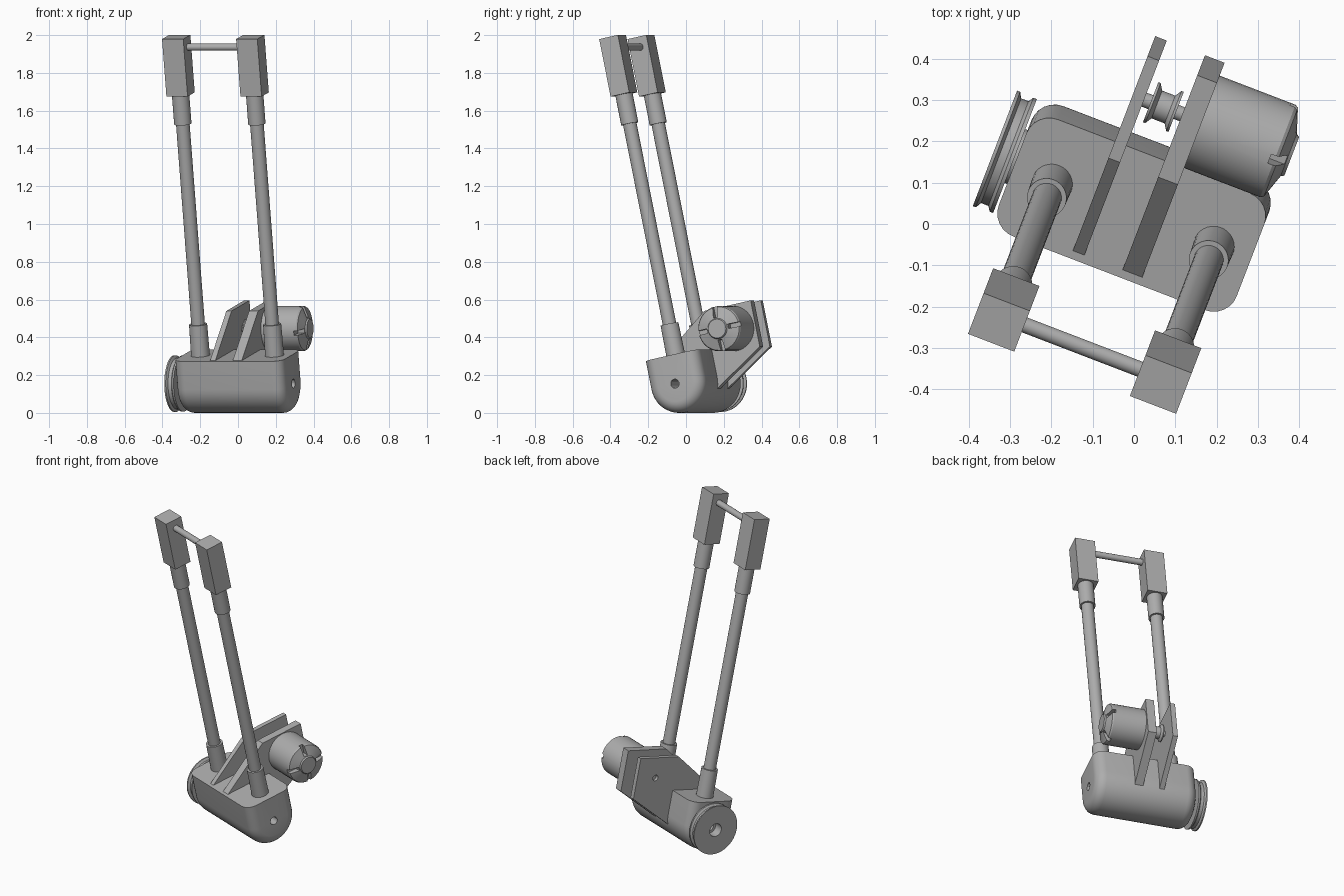
import bpy, bmesh, math
from math import cos, sin, pi, radians
from mathutils import Matrix, Vector

if "Cube" in bpy.data.objects:
    bpy.data.objects.remove(bpy.data.objects["Cube"], do_unlink=True)

grey = bpy.data.materials.new("plain_grey")
grey.use_nodes = True
colour = (0.42, 0.42, 0.42, 1)
grey.diffuse_color = colour
grey.node_tree.nodes["Principled BSDF"].inputs["Base Color"].default_value = colour

# Placement of the whole assembly: turned about z and leaning to the front.
# Local x runs along the housing axle, local z along the poles.
PLACE = (Matrix.Translation((0.018, 0.047, 0.155))
         @ Matrix.Rotation(radians(-21), 4, 'Z')
         @ Matrix.Rotation(radians(12), 4, 'X'))


def finish(name, bm):
    bmesh.ops.recalc_face_normals(bm, faces=bm.faces)
    mesh = bpy.data.meshes.new(name)
    bm.to_mesh(mesh)
    bm.free()
    mesh.materials.append(grey)
    obj = bpy.data.objects.new(name, mesh)
    bpy.context.collection.objects.link(obj)
    obj.matrix_world = PLACE
    return obj


def loft(name, rings, loop=False):
    """Skin a list of equal rings; loop joins the last ring to the first."""
    bm = bmesh.new()
    rows = [[bm.verts.new(p) for p in ring] for ring in rings]
    n = len(rows[0])
    pairs = list(zip(rows, rows[1:])) + ([(rows[-1], rows[0])] if loop else [])
    for a, b in pairs:
        for i in range(n):
            j = (i + 1) % n
            bm.faces.new((a[i], a[j], b[j], b[i]))
    if not loop:
        bm.faces.new(rows[0])
        bm.faces.new(rows[-1])
    return finish(name, bm)


def turn(name, profile, centre, axis='X', loop=False, n=36):
    """Revolve (radius, position) pairs about an axis through centre."""
    rings = []
    for r, p in profile:
        ring = []
        for i in range(n):
            a, b = r * cos(2 * pi * i / n), r * sin(2 * pi * i / n)
            ring.append(Vector((p, a, b) if axis == 'X' else (a, b, p)) + Vector(centre))
        rings.append(ring)
    return loft(name, rings, loop)


def box(name, low, high, spin=None):
    bm = bmesh.new()
    bmesh.ops.create_cube(bm, size=1)
    low, high = Vector(low), Vector(high)
    for v in bm.verts:
        v.co = Vector(v.co[i] * (high - low)[i] for i in range(3)) + (low + high) / 2
    if spin:
        bm.transform(spin)
    return finish(name, bm)


def cut(obj, cutter):
    cutter.hide_render = True
    mod = obj.modifiers.new("cut", 'BOOLEAN')
    mod.object = cutter
    mod.operation = 'DIFFERENCE'
    mod.solver = 'EXACT'
    bpy.context.view_layer.objects.active = obj
    bpy.ops.object.modifier_apply(modifier=mod.name)
    bpy.data.objects.remove(cutter, do_unlink=True)


# Housing: U section with rounded ends and an axle hole right through
RADIUS, TOP, FILLET = 0.155, 0.153, 0.06
LEFT, RIGHT = -0.322, 0.295


def section(x, inset):
    r = RADIUS - inset
    pts = [(x, r * cos(pi + pi * i / 24), r * sin(pi + pi * i / 24)) for i in range(25)]
    return pts + [(x, r * t, TOP) for t in (1, 0.5, 0, -0.5, -1)]


def hole(x, r):
    return [(x, *(Vector(p[1:]).normalized() * r)) for p in section(x, 0)]


steps = [FILLET * (1 - cos(pi / 2 * i / 6)) for i in range(7)]
drops = [FILLET * (1 - sin(pi / 2 * i / 6)) for i in range(7)]
rings = [section(LEFT + s, d) for s, d in zip(steps, drops)]
rings += [section(RIGHT - s, d) for s, d in zip(steps[::-1], drops[::-1])]
rings += [hole(RIGHT, 0.024), hole(LEFT, 0.024)]
loft("housing", rings, loop=True)

# Large flanged pulley on the housing axle
turn("large_pulley", [(0.04, -0.38), (0.15, -0.38), (0.15, -0.372), (0.136, -0.364),
                      (0.136, -0.345), (0.148, -0.337), (0.148, -0.328), (0.07, -0.328),
                      (0.07, -0.315), (0.04, -0.315)], (0, 0, 0), loop=True, n=48)

# Two poles with sockets and end blocks
for side, x in (("right", -0.22), ("left", 0.20)):
    turn(side + "_lower_socket", [(0.05, 0.14), (0.048, 0.322)], (x, 0, 0), 'Z')
    turn(side + "_pole", [(0.036, 0.3), (0.036, 1.42)], (x, 0, 0), 'Z')
    turn(side + "_upper_socket", [(0.046, 1.406), (0.046, 1.57)], (x, 0, 0), 'Z')
    box(side + "_end_block", (x - 0.06, -0.054, 1.565), (x + 0.06, 0.054, 1.876))
turn("cross_bar", [(0.019, -0.17), (0.019, 0.15)], (0, 0.005, 1.82))

# Motor bracket plates
outline = [(-0.139, 0.15), (0.155, 0.36), (0.425, 0.36), (0.425, 0.11), (0.02, -0.13)]
plates = [loft(name, [[(x, y, z) for y, z in outline] for x in span])
          for name, span in (("right_bracket_plate", (-0.115, -0.085)),
                             ("left_bracket_plate", (0.014, 0.065)))]

# Motor with domed end, cap and four vent slots
AXIS = Vector((0, 0.295, 0.235))
cut(plates[0], turn("shaft_hole", [(0.018, -0.2), (0.018, -0.05)], AXIS))
motor = turn("motor", [(0.12, 0.06), (0.12, 0.262), (0.115, 0.27), (0.055, 0.29),
                       (0.05, 0.298)], AXIS, n=40)
for k in range(4):
    spin = Matrix.Translation(AXIS) @ Matrix.Rotation(k * pi / 2, 4, 'X')
    cut(motor, box("vent_cutter", (0.25, 0.06, -0.012), (0.32, 0.14, 0.012), spin))

# Motor shaft and small flanged pulley
turn("motor_shaft", [(0.018, -0.095), (0.018, 0.06)], AXIS)
turn("small_pulley", [(0.052, -0.068), (0.052, -0.062), (0.036, -0.052),
                      (0.036, -0.018), (0.052, -0.008), (0.052, -0.002)], AXIS)

# Smooth round surfaces, keep edges crisp
bpy.ops.object.select_all(action='DESELECT')
for obj in bpy.context.collection.objects:
    if obj.type == 'MESH' and grey.name in obj.data.materials:
        obj.select_set(True)
        bpy.context.view_layer.objects.active = obj
bpy.ops.object.shade_smooth_by_angle(angle=radians(30))
